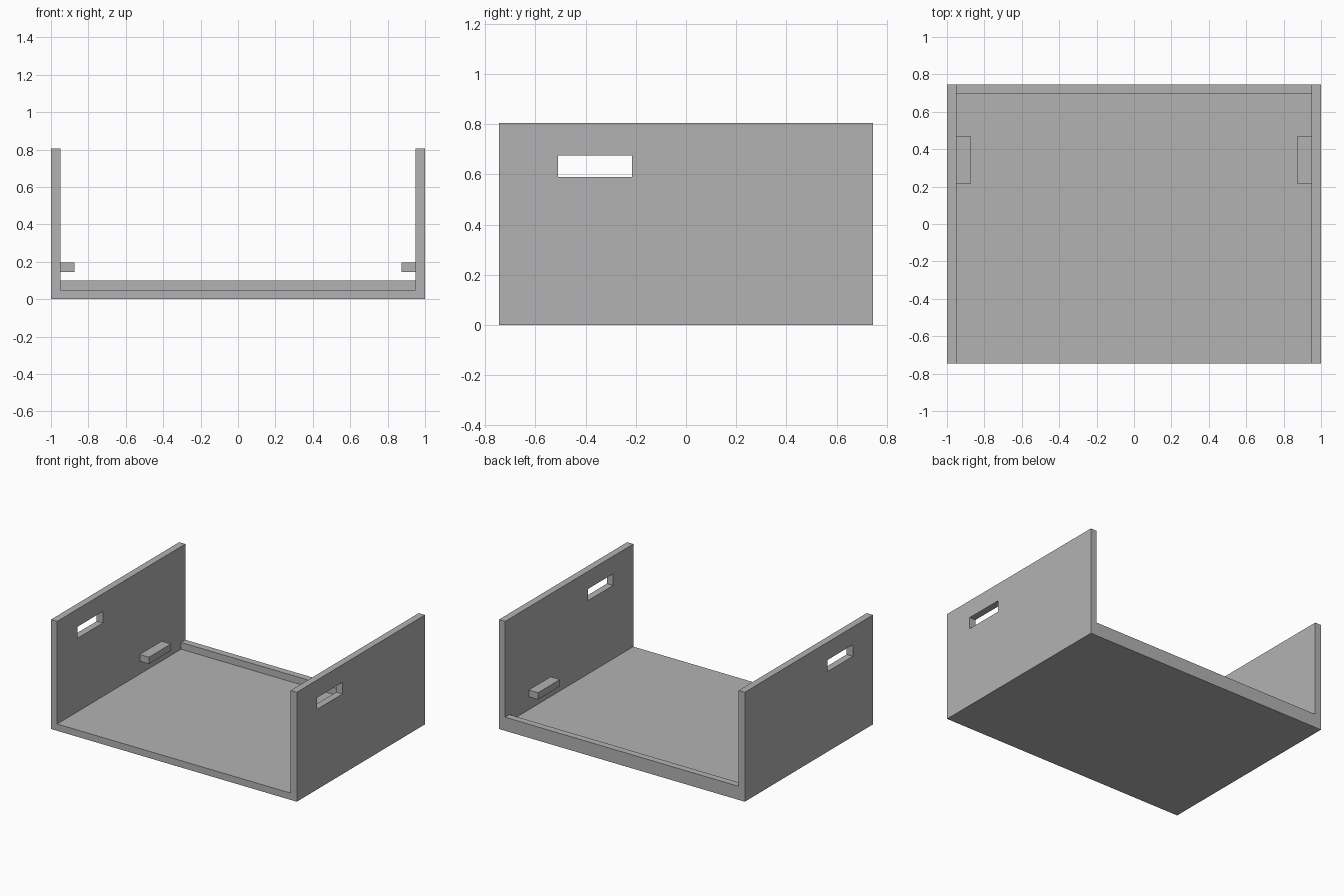
import bpy
import bmesh

cube = bpy.data.objects.get("Cube")
if cube:
    bpy.data.objects.remove(cube, do_unlink=True)

# Overall sizes
W, D, H, T = 1.0, 0.745, 0.805, 0.05

grey = bpy.data.materials.new("plain grey")
grey.use_nodes = True
grey.diffuse_color = (0.45, 0.45, 0.45, 1)
grey.node_tree.nodes["Principled BSDF"].inputs["Base Color"].default_value = grey.diffuse_color


def add_object(name, bm):
    bmesh.ops.recalc_face_normals(bm, faces=bm.faces)
    mesh = bpy.data.meshes.new(name)
    bm.to_mesh(mesh)
    bm.free()
    mesh.materials.append(grey)
    obj = bpy.data.objects.new(name, mesh)
    bpy.context.collection.objects.link(obj)
    return obj


def box(name, x, y, z):
    bm = bmesh.new()
    bmesh.ops.create_cube(bm, size=1)
    for v in bm.verts:
        v.co = [r[0] if c < 0 else r[1] for c, r in zip(v.co, (x, y, z))]
    return add_object(name, bm)


# Floor and side walls: one U-shaped profile extruded from front to back
half = [(W, 0), (W, H), (W - T, H), (W - T, T)]
profile = half + [(-x, z) for x, z in reversed(half)]
bm = bmesh.new()
face = bm.faces.new([bm.verts.new((x, -D, z)) for x, z in profile])
extruded = bmesh.ops.extrude_face_region(bm, geom=[face])
bmesh.ops.translate(bm, vec=(0, 2 * D, 0),
                    verts=[g for g in extruded["geom"] if isinstance(g, bmesh.types.BMVert)])
tray = add_object("tray", bm)

# Handle slots through both walls
cutter = box("slot_cutter", (-W - T, W + T), (-0.51, -0.215), (0.59, 0.675))
cutter.hide_render = True
cutter.hide_viewport = True
cut = tray.modifiers.new("handle_slots", "BOOLEAN")
cut.operation = "DIFFERENCE"
cut.solver = "EXACT"
cut.object = cutter

# Low lip along the back edge
box("back_lip", (T - W, W - T), (D - T, D), (T, 2 * T))

# Support pegs on the inner walls
for side, name in ((1, "left_peg"), (-1, "right_peg")):
    box(name, sorted((side * 0.875, side * (W - T))), (0.215, 0.47), (0.145, 0.195))
